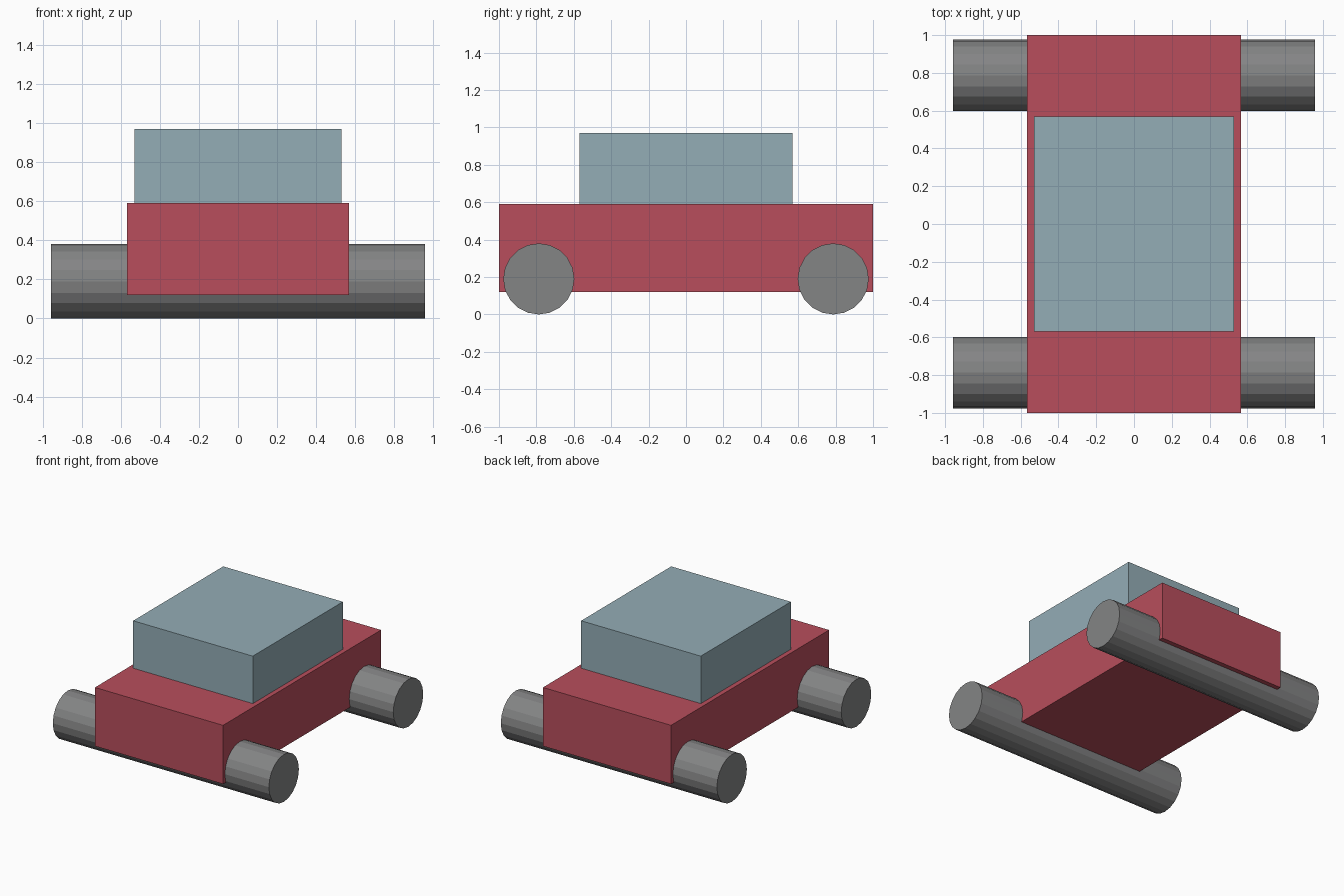
import bpy
import math

cube = bpy.data.objects.get("Cube")
if cube:
    bpy.data.objects.remove(cube, do_unlink=True)


def material(name, rgb):
    mat = bpy.data.materials.new(name)
    mat.use_nodes = True
    mat.diffuse_color = (*rgb, 1)
    mat.node_tree.nodes["Principled BSDF"].inputs["Base Color"].default_value = (*rgb, 1)
    return mat


def box(name, size, bottom, mat):
    bpy.ops.mesh.primitive_cube_add(size=1, location=(0, 0, bottom + size[2] / 2))
    obj = bpy.context.object
    obj.name = name
    obj.scale = size
    bpy.ops.object.transform_apply(location=False, rotation=False, scale=True)
    obj.data.materials.append(mat)


def roller(name, y, radius, length, mat):
    bpy.ops.mesh.primitive_cylinder_add(
        vertices=20, radius=radius, depth=length,
        location=(0, y, radius), rotation=(0, math.pi / 2, 0))
    obj = bpy.context.object
    obj.name = name
    obj.data.materials.append(mat)


red = material("body red", (0.48, 0.076, 0.107))
glass = material("cabin blue grey", (0.296, 0.418, 0.468))
rubber = material("wheel grey", (0.231, 0.233, 0.235))

# Car body and cabin
box("body", (1.135, 2.0, 0.47), 0.12, red)
box("cabin", (1.06, 1.14, 0.38), 0.59, glass)

# Full-width wheel pairs
for name, side in (("front_wheels", -1), ("back_wheels", 1)):
    roller(name, side * 0.787, 0.19, 1.915, rubber)
